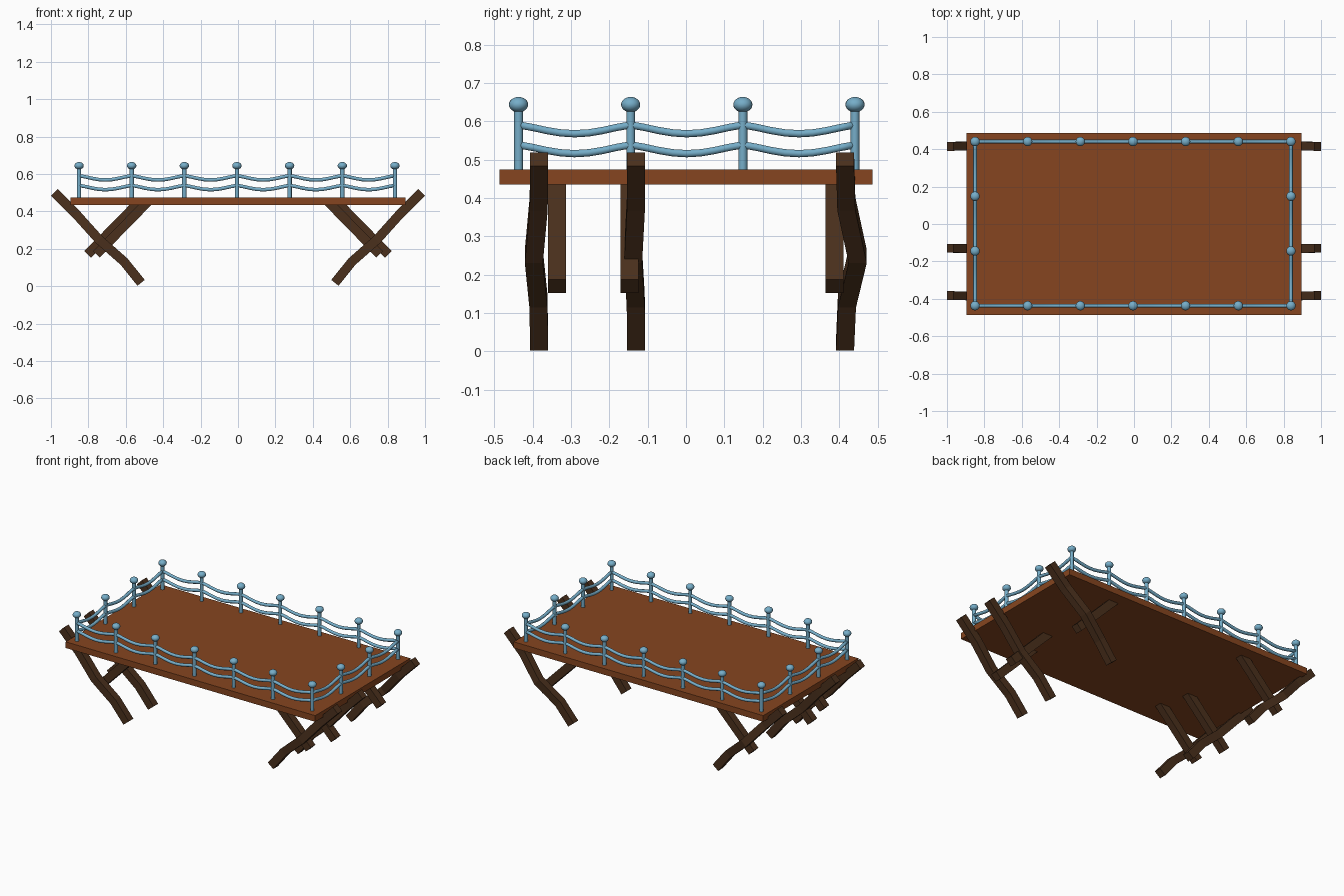
import bpy, bmesh, math
from mathutils import Vector

if "Cube" in bpy.data.objects:
    bpy.data.objects.remove(bpy.data.objects["Cube"])


def material(name, rgb):
    m = bpy.data.materials.new(name)
    m.diffuse_color = (*rgb, 1)
    m.use_nodes = True
    m.node_tree.nodes["Principled BSDF"].inputs["Base Color"].default_value = m.diffuse_color
    return m


DECK = material("deck_wood", (0.24, 0.06, 0.014))
DARK = material("dark_wood", (0.07, 0.03, 0.012))
BLUE = material("blue_paint", (0.18, 0.42, 0.58))


def finish(bm, name, mat, smooth=False):
    bmesh.ops.recalc_face_normals(bm, faces=bm.faces)
    me = bpy.data.meshes.new(name)
    bm.to_mesh(me)
    bm.free()
    for p in me.polygons:
        p.use_smooth = smooth
    me.materials.append(mat)
    ob = bpy.data.objects.new(name, me)
    bpy.context.collection.objects.link(ob)
    return ob


def sweep(name, path, section, up, mat, smooth=False):
    """Loft a closed 2D section along a path; 'up' is one fixed section axis."""
    bm = bmesh.new()
    pts = [Vector(p) for p in path]
    up = Vector(up)
    rings = []
    for i, p in enumerate(pts):
        t = (pts[min(i + 1, len(pts) - 1)] - pts[max(i - 1, 0)])
        t = (t - up * t.dot(up)).normalized()
        side = t.cross(up)
        rings.append([bm.verts.new(p + side * a + up * b) for a, b in section])
    n = len(section)
    for r, q in zip(rings, rings[1:]):
        for k in range(n):
            bm.faces.new((r[k], r[(k + 1) % n], q[(k + 1) % n], q[k]))
    bm.faces.new(rings[0])
    bm.faces.new(rings[-1])
    return finish(bm, name, mat, smooth)


# deck slab
bm = bmesh.new()
bmesh.ops.create_cube(bm, size=1)
for v in bm.verts:
    v.co = (v.co.x * 1.79, v.co.y * 0.974, 0.455 + v.co.z * 0.04)
finish(bm, "deck", DECK)

# crossed supports: bent long legs and short braces on both ends
SQUARE = [(-.025, -.0235), (.025, -.0235), (.025, .0235), (-.025, .0235)]
LEG = [(.518, .018, 0), (.61, .132, .15), (.742, .248, 1), (.865, .385, .1), (.982, .502, 0)]
# leg y, sideways bulge, brace y, brace foot x
FRAMES = [("front", -.383, -.014, -.337, .757),
          ("middle", -.13, -.008, -.147, .804),
          ("back", .415, .033, .388, .757)]
for s, end in ((-1, "left"), (1, "right")):
    for tag, y, bulge, by, bx in FRAMES:
        sweep(f"{tag}_{end}_leg", [(s * x, y + bulge * k, z) for x, z, k in LEG],
              SQUARE, (0, 1, 0), DARK)
        sweep(f"{tag}_{end}_brace", [(s * bx, by, .170), (s * (bx - .28), by, .456)],
              SQUARE, (0, 1, 0), DARK)

# fence post positions around the deck
X0, X1, Y0, Y1 = -.85, .839, -.437, .441
NX, NY = 6, 3
xs = [X0 + (X1 - X0) * i / NX for i in range(NX + 1)]
ys = [Y0 + (Y1 - Y0) * i / NY for i in range(NY + 1)]
spots = [(x, y) for x in xs for y in (Y0, Y1)]
spots += [(x, y) for y in ys[1:-1] for x in (X0, X1)]

# posts with flattened ball caps
for i, (x, y) in enumerate(spots):
    bpy.ops.mesh.primitive_cylinder_add(vertices=16, radius=.0115, depth=.17, location=(x, y, .55))
    post = bpy.context.object
    post.name = f"fence_post_{i + 1}"
    post.data.materials.append(BLUE)
    bpy.ops.object.shade_smooth_by_angle()
    bpy.ops.mesh.primitive_uv_sphere_add(segments=20, ring_count=12, radius=.025, location=(x, y, .644))
    cap = bpy.context.object
    cap.name = f"post_cap_{i + 1}"
    cap.scale.z = .8
    cap.data.materials.append(BLUE)
    bpy.ops.object.shade_smooth_by_angle()

# sagging rails, two on each side
ROUND = [(.01 * math.cos(a * math.pi / 5), .01 * math.sin(a * math.pi / 5)) for a in range(10)]
STEPS = 8
for side, a, b, bays in (("front", (X0, Y0), (X1, Y0), NX), ("back", (X0, Y1), (X1, Y1), NX),
                         ("left", (X0, Y0), (X0, Y1), NY), ("right", (X1, Y0), (X1, Y1), NY)):
    for level, z in (("lower", .539), ("upper", .591)):
        path = []
        for i in range(bays * STEPS + 1):
            t = i / (bays * STEPS)
            sag = .023 * math.sin(math.pi * (i % STEPS) / STEPS) ** 1.3
            path.append((a[0] + (b[0] - a[0]) * t, a[1] + (b[1] - a[1]) * t, z - sag))
        sweep(f"{side}_{level}_rail", path, ROUND, (0, 0, 1), BLUE, True)
